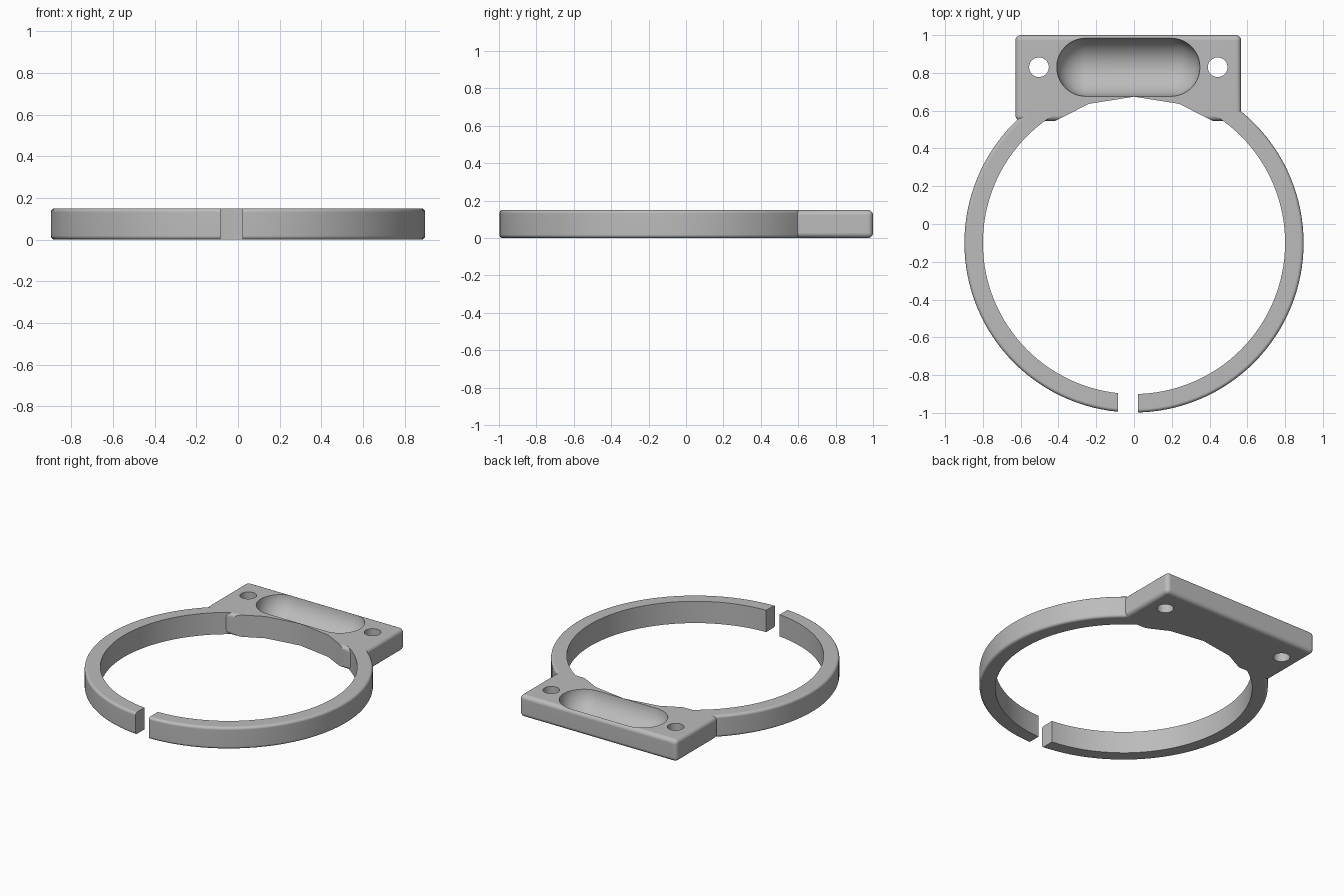
import bpy, bmesh, math
from mathutils import Matrix, Vector

if "Cube" in bpy.data.objects:
    bpy.data.objects.remove(bpy.data.objects["Cube"], do_unlink=True)

HEIGHT = 0.15
RING_Y = -0.1          # centre of the ring
PLATE_X = -0.03        # centre line of the mounting plate
HOLE_Y = 0.83

grey = bpy.data.materials.new("plain_grey")
grey.use_nodes = True
grey.diffuse_color = (0.5, 0.5, 0.5, 1)
grey.node_tree.nodes["Principled BSDF"].inputs["Base Color"].default_value = (0.5, 0.5, 0.5, 1)


def to_object(name, bm):
    bmesh.ops.recalc_face_normals(bm, faces=bm.faces)
    mesh = bpy.data.meshes.new(name)
    bm.to_mesh(mesh)
    bm.free()
    mesh.materials.append(grey)
    obj = bpy.data.objects.new(name, mesh)
    bpy.context.collection.objects.link(obj)
    return obj


def box(name, centre, size, rounding=0):
    bm = bmesh.new()
    bmesh.ops.create_cube(bm, size=1, matrix=Matrix.Translation(centre) @ Matrix.Diagonal((*size, 1)))
    if rounding:
        bmesh.ops.bevel(bm, geom=bm.edges[:], offset=rounding, segments=5, profile=0.5, affect='EDGES')
    return to_object(name, bm)


def cylinder(name, x, y, radius, sides):
    bm = bmesh.new()
    place = Matrix.Translation((x, y, HEIGHT / 2)) @ Matrix.Rotation(math.pi / 2, 4, 'Z')
    bmesh.ops.create_cone(bm, cap_ends=True, segments=sides, radius1=radius, radius2=radius,
                          depth=1, matrix=place)
    return to_object(name, bm)


def combine(target, tool, operation):
    mod = target.modifiers.new(operation.lower(), 'BOOLEAN')
    mod.operation, mod.solver, mod.object = operation, 'EXACT', tool
    bpy.ops.object.select_all(action='DESELECT')
    bpy.context.view_layer.objects.active = target
    target.select_set(True)
    bpy.ops.object.modifier_apply(modifier=mod.name)
    bpy.data.objects.remove(tool, do_unlink=True)


# Ring: lathed section with rounded outer edges
def ring(inner, outer, rounding, steps):
    section = [(inner, 0)]
    for centre_z, start in ((rounding, -90), (HEIGHT - rounding, 0)):
        for i in range(5):
            a = math.radians(start + i * 22.5)
            section.append((outer - rounding + rounding * math.cos(a),
                            centre_z + rounding * math.sin(a)))
    section.append((inner, HEIGHT))
    bm = bmesh.new()
    loops = []
    for s in range(steps):
        turn = Matrix.Rotation(math.tau * s / steps, 3, 'Z')
        loops.append([bm.verts.new(turn @ Vector((r, 0, z)) + Vector((0, RING_Y, 0)))
                      for r, z in section])
    n = len(section)
    for s in range(steps):
        a, b = loops[s], loops[(s + 1) % steps]
        for i in range(n):
            j = (i + 1) % n
            bm.faces.new((a[i], b[i], b[j], a[j]))
    return to_object("clamp_ring", bm)


# Pocket cutter: a sphere stretched into a capsule along x
def capsule(name, centre, radius, stretch):
    bm = bmesh.new()
    bmesh.ops.create_uvsphere(bm, u_segments=64, v_segments=31, radius=radius,
                              matrix=Matrix.Rotation(math.pi / 2, 4, 'Y'))
    for v in bm.verts:
        v.co.x += math.copysign(stretch, v.co.x)
        v.co += Vector(centre)
    return to_object(name, bm)


# Split ring
body = ring(0.8, 0.898, 0.018, 128)
combine(body, box("gap_cutter", (-0.032, -0.95, HEIGHT / 2), (0.105, 0.3, 1)), 'DIFFERENCE')

# Mounting plate, hollowed where it meets the ring
plate = box("mounting_plate", (PLATE_X, 0.773, HEIGHT / 2), (1.195, 0.454, HEIGHT), 0.028)
combine(plate, cylinder("bore_cutter", 0, RING_Y, 0.774, 20), 'DIFFERENCE')
combine(body, plate, 'UNION')

# Finger pocket and the two screw holes
combine(body, capsule("pocket_cutter", (PLATE_X, HOLE_Y, HEIGHT + 0.012), 0.1545, 0.225), 'DIFFERENCE')
for side in (-1, 1):
    hole = cylinder("hole_cutter", PLATE_X + side * 0.473, HOLE_Y, 0.052, 40)
    combine(body, hole, 'DIFFERENCE')

# Smooth curved faces, keep real edges crisp
body.name = "ring_with_mounting_plate"
bpy.ops.object.select_all(action='DESELECT')
body.select_set(True)
bpy.context.view_layer.objects.active = body
bpy.ops.object.shade_smooth_by_angle(angle=math.radians(30))
weighted = body.modifiers.new("even_shading", 'WEIGHTED_NORMAL')
weighted.keep_sharp = True
